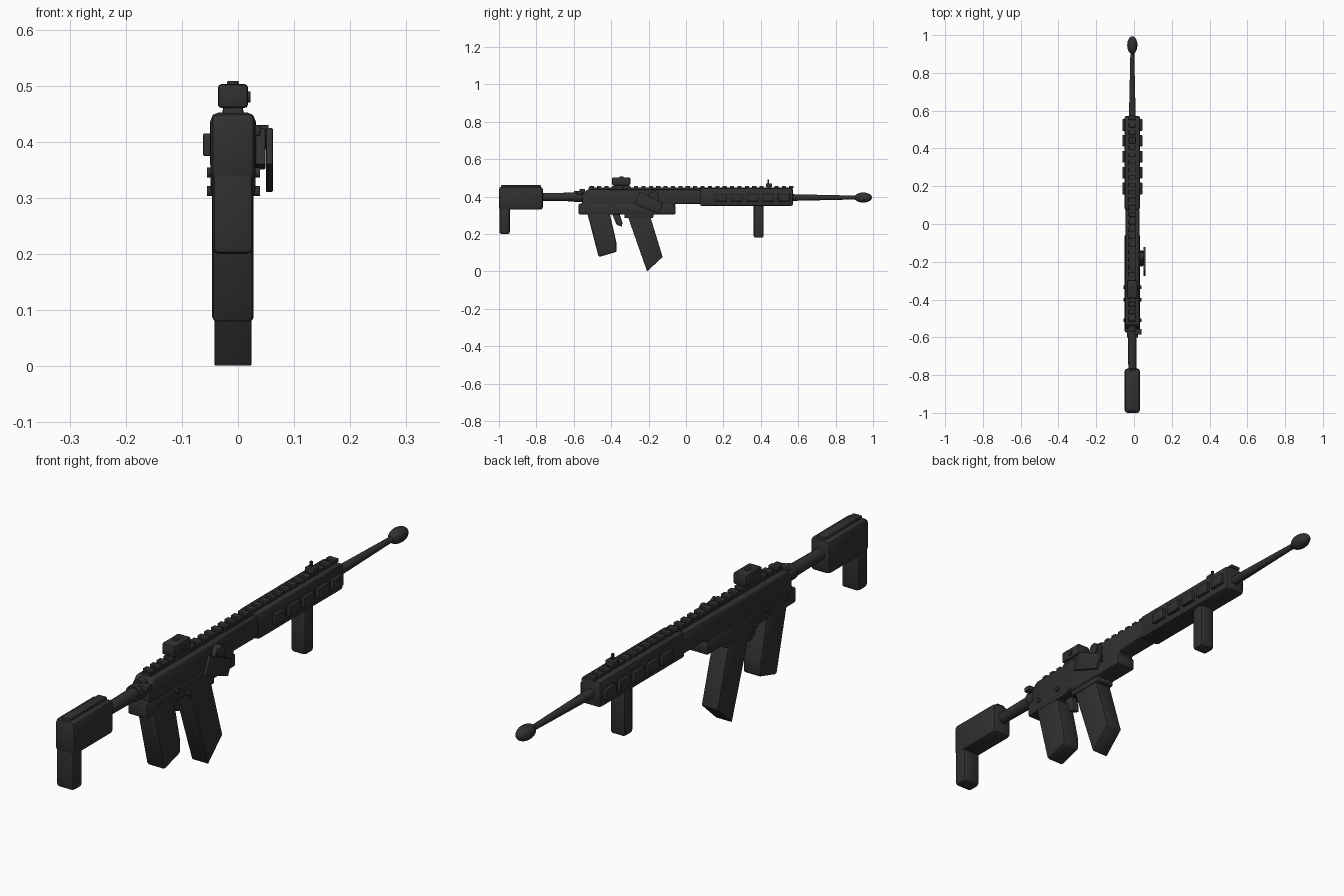
import bpy, bmesh, math
from mathutils import Matrix, Vector

if "Cube" in bpy.data.objects:
    bpy.data.objects.remove(bpy.data.objects["Cube"], do_unlink=True)

CX = -0.009  # centre plane of the body

black = bpy.data.materials.new("matte black")
black.use_nodes = True
black.diffuse_color = (0.03, 0.03, 0.03, 1)
black.node_tree.nodes["Principled BSDF"].inputs["Base Color"].default_value = (0.03, 0.03, 0.03, 1)


def finish(name, bm, bevel=0.0, segments=2):
    bmesh.ops.recalc_face_normals(bm, faces=bm.faces)
    if bevel:
        bmesh.ops.bevel(bm, geom=bm.edges[:], offset=bevel, segments=segments,
                        profile=0.5, affect='EDGES', clamp_overlap=True)
    mesh = bpy.data.meshes.new(name)
    bm.to_mesh(mesh)
    bm.free()
    mesh.materials.append(black)
    obj = bpy.data.objects.new(name, mesh)
    bpy.context.collection.objects.link(obj)
    bpy.ops.object.select_all(action='DESELECT')
    obj.select_set(True)
    bpy.context.view_layer.objects.active = obj
    bpy.ops.object.shade_smooth_by_angle(angle=math.radians(40))
    return obj


def slab(name, outline, half, bevel=0.0, x=CX):
    """Side outline of (y, z) points, extruded across x."""
    bm = bmesh.new()
    face = bm.faces.new([bm.verts.new((x - half, y, z)) for y, z in outline])
    out = bmesh.ops.extrude_face_region(bm, geom=[face])
    verts = [v for v in out["geom"] if isinstance(v, bmesh.types.BMVert)]
    bmesh.ops.translate(bm, verts=verts, vec=(2 * half, 0, 0))
    return finish(name, bm, bevel)


def box(name, y0, y1, z0, z1, half, bevel=0.0, x=CX):
    return slab(name, [(y0, z0), (y1, z0), (y1, z1), (y0, z1)], half, bevel, x)


def rod(name, start, end, r0, r1, sides=20):
    a, b = Vector(start), Vector(end)
    bm = bmesh.new()
    turn = (b - a).to_track_quat('Z', 'Y').to_matrix().to_4x4()
    bmesh.ops.create_cone(bm, cap_ends=True, segments=sides, radius1=r0, radius2=r1,
                          depth=(b - a).length, matrix=Matrix.Translation((a + b) / 2) @ turn)
    return finish(name, bm)


# Shoulder stock with its downward leg and cheek ridge
box("stock_body", -1, -0.765, 0.33, 0.452, 0.04, 0.014)
box("stock_leg", -0.998, -0.942, 0.2, 0.38, 0.036, 0.011)
box("stock_ridge", -0.99, -0.775, 0.44, 0.461, 0.018, 0.004)

# Buffer tube
rod("buffer_tube", (CX, -0.78, 0.398), (CX, -0.54, 0.398), 0.021, 0.024)
rod("buffer_collar", (CX, -0.6, 0.4), (CX, -0.55, 0.4), 0.029, 0.029)

# Receiver
slab("upper_receiver", [(-0.555, 0.33), (-0.06, 0.33), (-0.06, 0.36), (0.08, 0.36),
                        (0.08, 0.437), (-0.53, 0.437), (-0.555, 0.41)], 0.037, 0.008)
slab("lower_receiver", [(-0.575, 0.305), (-0.055, 0.305), (-0.055, 0.35),
                        (-0.1, 0.362), (-0.575, 0.362)], 0.04, 0.008)
box("magazine_well", -0.33, -0.175, 0.285, 0.33, 0.036, 0.005)

# Handguard with raised side panels
box("handguard", 0.075, 0.572, 0.35, 0.445, 0.041, 0.01)
for i in range(5):
    y = 0.157 + i * 0.084
    for side, label in ((-1, "right"), (1, "left")):
        box(f"{label}_panel_{i + 1}", y, y + 0.062, 0.375, 0.415, 0.01, 0.002,
            CX + side * 0.043)

# Toothed top rail
box("rail_base", -0.52, 0.57, 0.43, 0.448, 0.016)
for i in range(28):
    y = -0.515 + i * 0.0395
    box(f"rail_tooth_{i + 1}", y, y + 0.022, 0.444, 0.457, 0.019, 0.002)

# Sights
box("optic_base", -0.385, -0.305, 0.445, 0.468, 0.018, 0.003)
box("optic_body", -0.395, -0.298, 0.46, 0.503, 0.027, 0.007)
rod("optic_top_dial", (CX, -0.345, 0.49), (CX, -0.345, 0.508), 0.012, 0.01)
rod("optic_side_dial", (0.01, -0.345, 0.48), (0.022, -0.345, 0.48), 0.01, 0.01)
box("front_sight_base", 0.427, 0.46, 0.45, 0.471, 0.018, 0.003)
box("front_sight_post", 0.436, 0.444, 0.465, 0.492, 0.004)

# Barrel and rounded muzzle
rod("barrel", (CX, 0.56, 0.395), (CX, 0.92, 0.395), 0.018, 0.01)
bm = bmesh.new()
bmesh.ops.create_uvsphere(bm, u_segments=24, v_segments=14, radius=1,
                          matrix=Matrix.Translation((CX, 0.947, 0.395))
                          @ Matrix.Diagonal((0.027, 0.047, 0.027, 1)))
finish("muzzle", bm)

# Grips, magazine and trigger
box("foregrip", 0.362, 0.414, 0.18, 0.37, 0.03, 0.01)
slab("pistol_grip", [(-0.53, 0.32), (-0.467, 0.077), (-0.37, 0.105), (-0.372, 0.155),
                     (-0.41, 0.32)], 0.037, 0.009)
slab("magazine", [(-0.317, 0.31), (-0.208, 0), (-0.125, 0.077), (-0.196, 0.31)], 0.033, 0.002)
slab("trigger", [(-0.4, 0.32), (-0.372, 0.25), (-0.342, 0.24), (-0.34, 0.262),
                 (-0.36, 0.32)], 0.012, 0.004)

# Side lever: pivot and tilted plate
rod("lever_pivot", (0.02, -0.17, 0.408), (0.054, -0.17, 0.408), 0.022, 0.022)
slab("lever_arm", [(-0.225, 0.36), (-0.14, 0.35), (-0.15, 0.425), (-0.19, 0.425)],
     0.009, 0.003, 0.04)
slab("lever_plate", [(-0.275, 0.36), (-0.145, 0.31), (-0.122, 0.365), (-0.247, 0.425)],
     0.006, 0.002, 0.056)

# Rear latch and pins
box("rear_latch", -0.585, -0.555, 0.41, 0.43, 0.02, 0.004, 0.02)
rod("rear_latch_stem", (CX, -0.57, 0.42), (CX, -0.54, 0.42), 0.02, 0.02)
for i, (y, z) in enumerate(((-0.4, 0.345), (-0.335, 0.312), (-0.51, 0.345))):
    rod(f"pin_{i + 1}", (-0.055, y, z), (0.039, y, z), 0.009, 0.009, 16)
